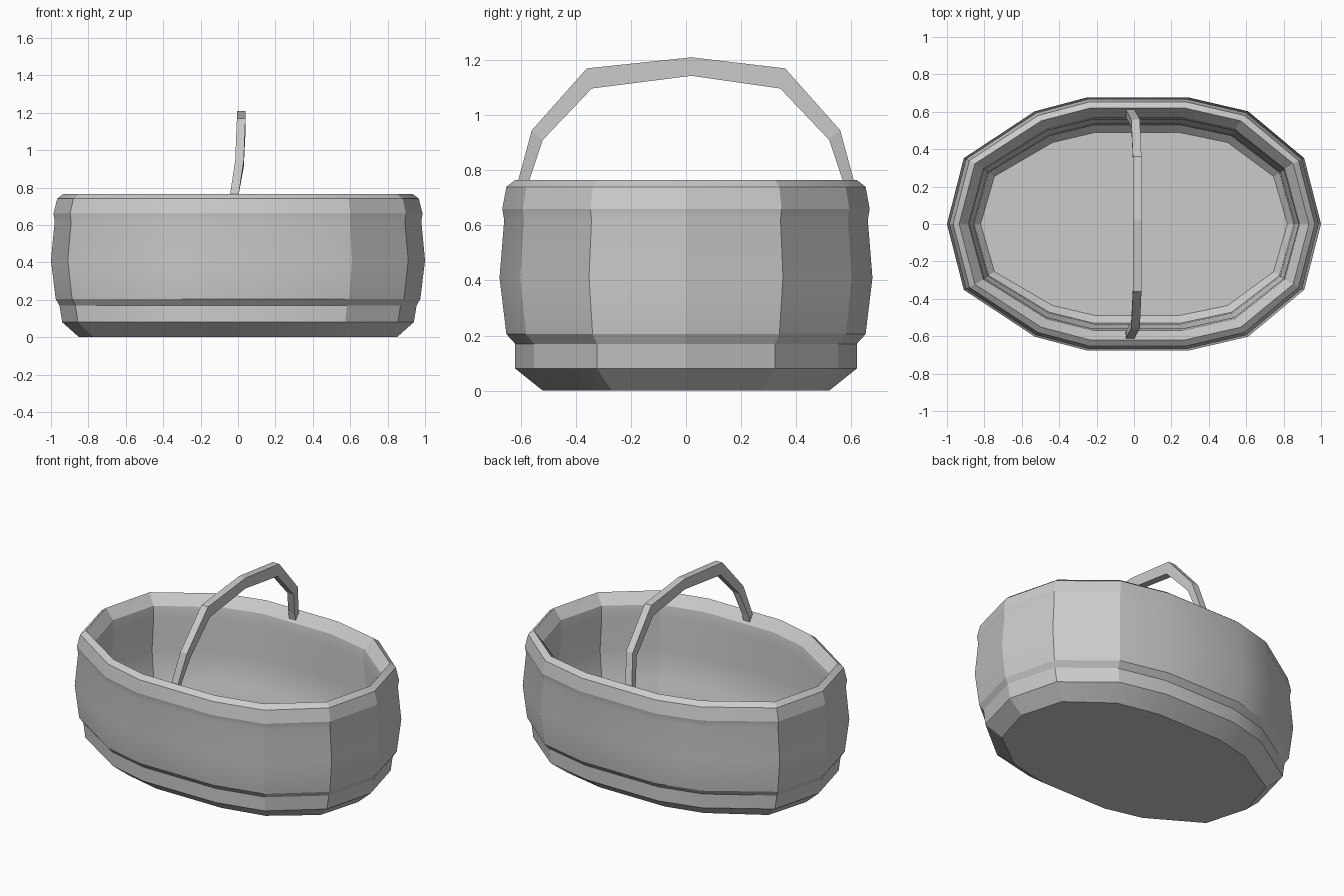
import bpy, math

if "Cube" in bpy.data.objects:
    bpy.data.objects.remove(bpy.data.objects["Cube"])

# uneven twelve-sided oval, normalised to half-width 1 and half-depth 1
upper = [(1, 0), (.91, .52), (.61, .89), (.29, 1), (-.25, 1), (-.53, .89), (-.91, .52), (-1, 0)]
outline = upper + [(x, -y) for x, y in reversed(upper[1:-1])]


def make_object(name, sections, closed_path=False):
    """Join equal-length loops of points into a capped tube."""
    n = len(sections[0])
    verts = [p for s in sections for p in s]
    faces = []
    for r in range(len(sections) - 1):
        for i in range(n):
            j = (i + 1) % n
            faces.append((r * n + i, r * n + j, (r + 1) * n + j, (r + 1) * n + i))
    last = (len(sections) - 1) * n
    faces.append(tuple(reversed(range(n))))
    faces.append(tuple(range(last, last + n)))
    mesh = bpy.data.meshes.new(name)
    mesh.from_pydata(verts, [], faces)
    mesh.update()
    ob = bpy.data.objects.new(name, mesh)
    bpy.context.collection.objects.link(ob)
    bpy.ops.object.select_all(action='DESELECT')
    ob.select_set(True)
    bpy.context.view_layer.objects.active = ob
    bpy.ops.object.mode_set(mode='EDIT')
    bpy.ops.mesh.select_all(action='SELECT')
    bpy.ops.mesh.normals_make_consistent(inside=False)
    bpy.ops.object.mode_set(mode='OBJECT')
    return ob


# basket bowl: half-width, half-depth, height; up the outside, down the inside
profile = [
    (.85, .52, 0), (.94, .62, .08), (.955, .62, .17), (.975, .652, .205),
    (1, .677, .41), (.98, .66, .62), (.987, .667, .66), (.967, .652, .74),
    (.935, .62, .765),
    (.885, .57, .70), (.88, .56, .63), (.90, .578, .41), (.875, .553, .22),
    (.86, .535, .17), (.855, .53, .11), (.82, .49, .07)]
basket = make_object("basket_bowl", [[(x * a, y * b, z) for x, y in outline]
                                     for a, b, z in profile])
bpy.ops.object.shade_smooth_by_angle(angle=math.radians(20))

# arched handle: x centre, outer (y, z), inner (y, z); leans slightly to one side
path = [(-.022, .625, .70, .585, .70), (-.02, .61, .76, .57, .76), (.008, .56, .945, .52, .91),
        (.017, .36, 1.17, .342, 1.097), (.017, .02, 1.21, .02, 1.143)]
path += [(x, -a, b, -c, d) for x, a, b, c, d in reversed(path[:-1])]
w = .023
handle = make_object("carry_handle", [
    [(x - w, yo, zo), (x + w, yo, zo), (x + w, yi, zi), (x - w, yi, zi)]
    for x, yo, zo, yi, zi in path])
